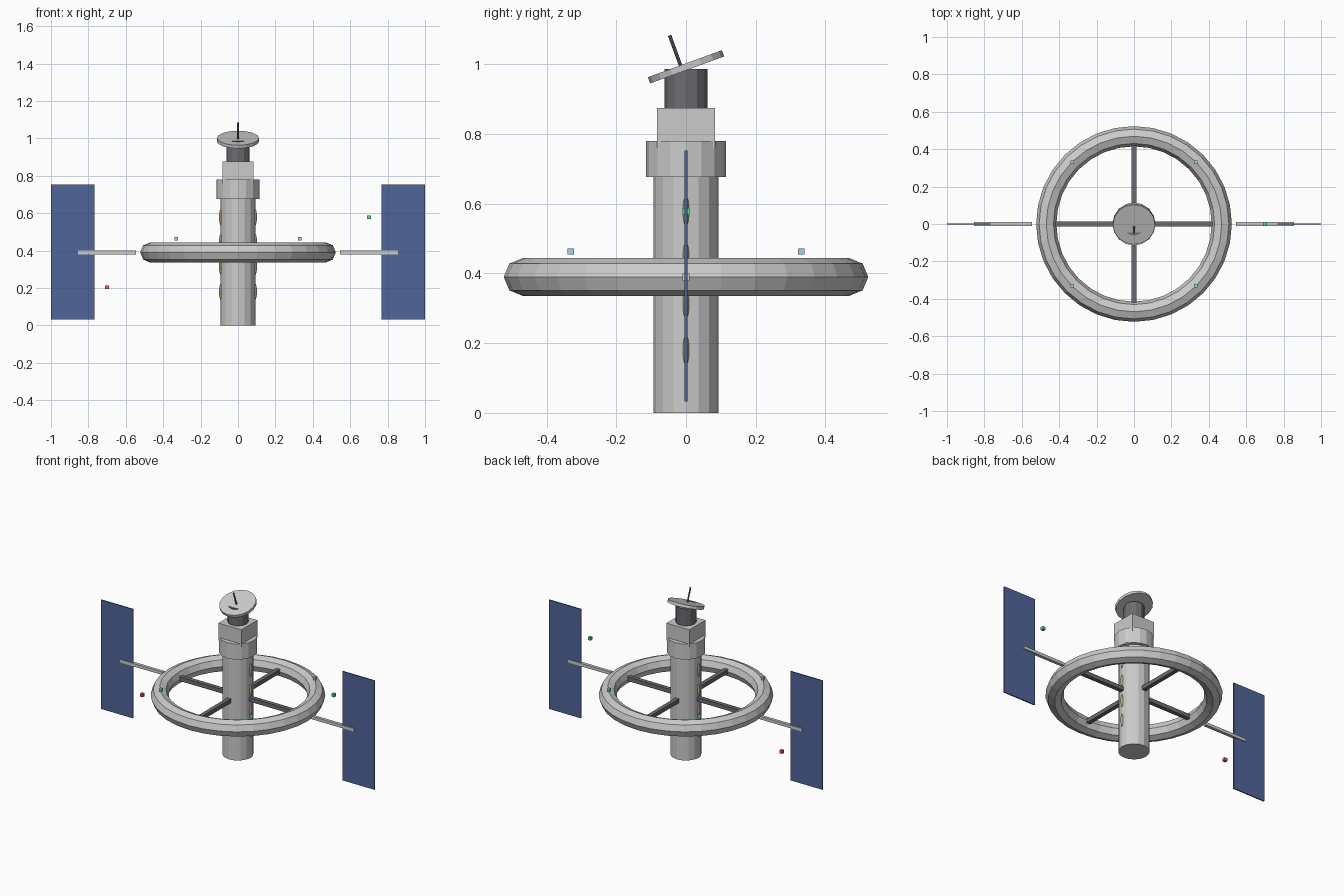
import bpy
from math import radians, pi, cos, sin

if "Cube" in bpy.data.objects:
    bpy.data.objects.remove(bpy.data.objects["Cube"])


def material(name, rgb):
    m = bpy.data.materials.new(name)
    m.diffuse_color = (*rgb, 1)
    m.use_nodes = True
    m.node_tree.nodes["Principled BSDF"].inputs["Base Color"].default_value = m.diffuse_color
    return m


DARK = material("dark_grey", (0.15, 0.15, 0.17))
BLUE = material("panel_blue", (0.08, 0.13, 0.32))
GOLD = material("window_gold", (0.5, 0.4, 0.2))
RED = material("red_light", (0.8, 0.1, 0.08))
GREEN = material("green_light", (0.1, 0.75, 0.2))
CYAN = material("cyan_light", (0.3, 0.7, 0.8))


def finish(name, mat):
    ob = bpy.context.object
    ob.name = name
    if mat:
        ob.data.materials.append(mat)
    return ob


def box(name, loc, size, mat=None):
    bpy.ops.mesh.primitive_cube_add(size=1, location=loc)
    ob = finish(name, mat)
    ob.scale = size
    return ob


def cyl(name, sides, r, depth, loc, mat=None, tilt=0):
    bpy.ops.mesh.primitive_cylinder_add(vertices=sides, radius=r, depth=depth,
                                        location=loc, rotation=(tilt, 0, 0))
    return finish(name, mat)


MID = 0.39  # height of ring, spokes and arms

# Central tower
cyl("hull", 16, 0.093, 0.69, (0, 0, 0.345))
cyl("collar", 16, 0.115, 0.103, (0, 0, 0.7285))
box("top_module", (0, 0, 0.8175), (0.167, 0.167, 0.115))
cyl("dish_neck", 12, 0.062, 0.117, (0, 0, 0.9285), DARK)

# Tilted dish and its antenna
TILT = radians(20)
cyl("dish", 16, 0.113, 0.019, (0, 0, 0.993), None, TILT)
cyl("dish_antenna", 8, 0.005, 0.094, (0, -0.031, 1.039), DARK, TILT)

# Habitat ring
bpy.ops.mesh.primitive_torus_add(major_segments=32, minor_segments=8,
                                 major_radius=0.469, minor_radius=0.054,
                                 location=(0, 0, MID))
finish("ring", None)

# Four spokes from hull to ring
for i in range(4):
    a = i * pi / 2
    spoke = box("spoke", (0.255 * cos(a), 0.255 * sin(a), MID), (0.35, 0.027, 0.027), DARK)
    spoke.rotation_euler.z = a

for s in (-1, 1):
    # Solar wings on either side
    box("panel_arm", (s * 0.7, 0, MID), (0.31, 0.02, 0.02))
    box("solar_panel", (s * 0.883, 0, 0.3925), (0.234, 0.008, 0.72), BLUE)
    # Narrow windows bulging from the hull
    for i in range(4):
        bpy.ops.mesh.primitive_uv_sphere_add(segments=12, ring_count=8, radius=1,
                                             location=(s * 0.0915, 0, 0.18 + i * 0.133))
        finish("window", GOLD).scale = (0.01, 0.009, 0.044)
    # Ring beacons
    for t in (-1, 1):
        box("ring_beacon", (s * 0.331, t * 0.331, 0.463), (0.018, 0.018, 0.018), CYAN)

# Navigation lights
box("green_nav_light", (0.7, 0, 0.578), (0.02, 0.02, 0.02), GREEN)
box("red_nav_light", (-0.7, 0, 0.204), (0.02, 0.02, 0.02), RED)
